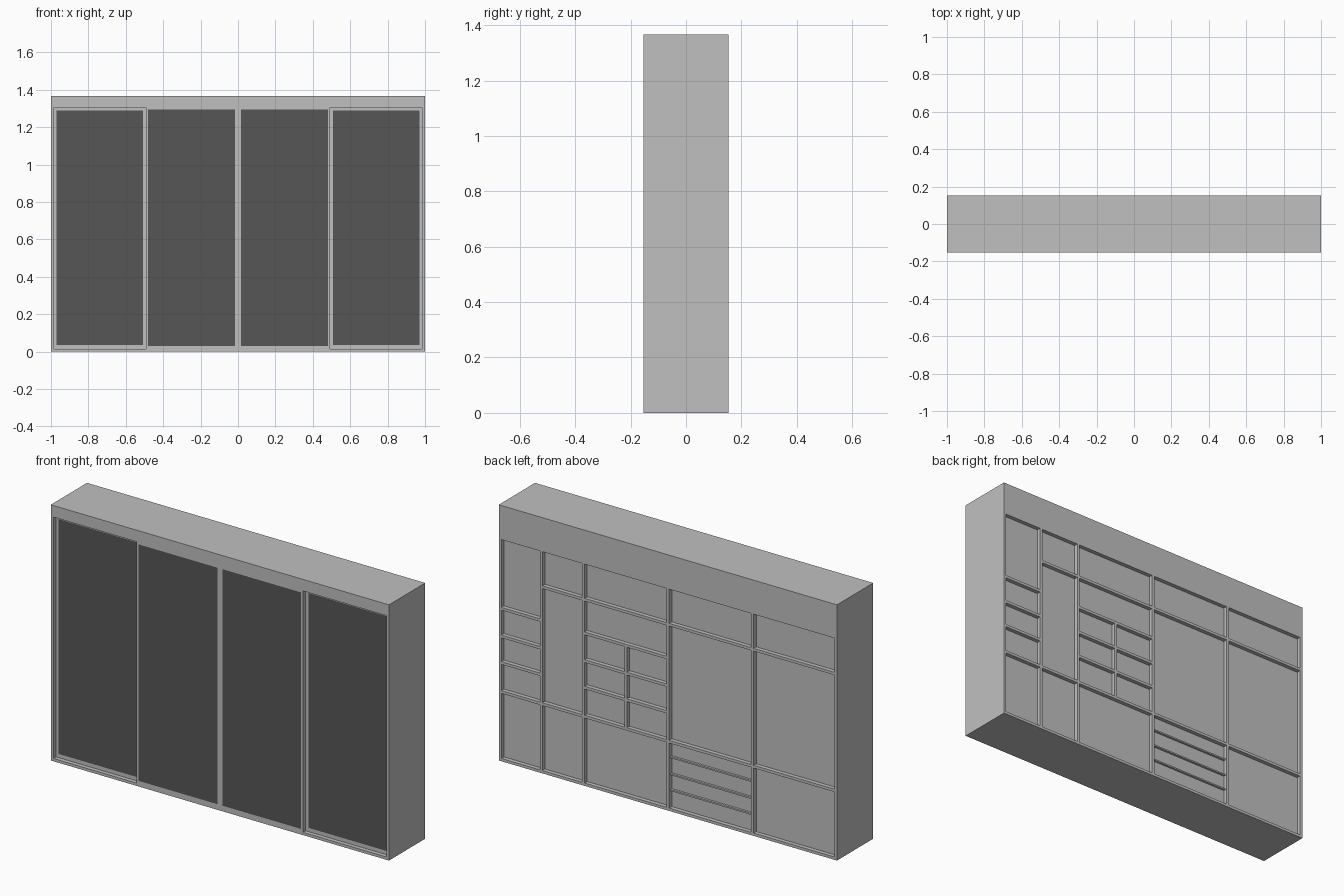
import bpy
import bmesh
from mathutils import Matrix, Vector

if "Cube" in bpy.data.objects:
    bpy.data.objects.remove(bpy.data.objects["Cube"])


def material(name, value):
    m = bpy.data.materials.new(name)
    m.use_nodes = True
    colour = (value, value, value, 1)
    m.diffuse_color = colour
    m.node_tree.nodes["Principled BSDF"].inputs["Base Color"].default_value = colour
    return m


GREY = material("light grey board", 0.527)
DARK = material("dark door panel", 0.093)


def boxes(name, spans, mat=GREY):
    """One object made of boxes, each given as (x0, x1), (y0, y1), (z0, z1)."""
    bm = bmesh.new()
    for span in spans:
        size = Vector([b - a for a, b in span])
        mid = Vector([(a + b) / 2 for a, b in span])
        place = Matrix.Translation(mid) @ Matrix.Diagonal(size).to_4x4()
        bmesh.ops.create_cube(bm, size=1, matrix=place)
    mesh = bpy.data.meshes.new(name)
    bm.to_mesh(mesh)
    bm.free()
    mesh.materials.append(mat)
    obj = bpy.data.objects.new(name, mesh)
    bpy.context.collection.objects.link(obj)


D, H = 0.153, 1.367            # half depth, height
T = 0.015                      # board thickness
DOOR_TOP, BACK_TOP = 1.305, 1.185
RECESS = 0.022
BACK = D - RECESS              # outer face of the back panel
INNER = -D + 2 * RECESS        # inside face of the doors

# Carcass
for side, s in (("left", 1), ("right", -1)):
    boxes(side + "_side", [(sorted((s * (1 - T), s)), (-D, D), (0, H))])
X = (-1 + T, 1 - T)
boxes("top_header", [(X, (-D, D), (DOOR_TOP, H))])
boxes("back_header", [(X, (INNER, D), (BACK_TOP, DOOR_TOP))])
boxes("base_board", [(X, (-D, D), (0, T))])
boxes("back_panel", [(X, (BACK - T, BACK), (T, BACK_TOP))])


# Sliding doors: a frame around a flush dark panel
def door(name, outer, panel, pz, front):
    y = (front, INNER)
    (a, b), (c, d) = outer, panel
    boxes(name + "_frame", [
        ((a, c), y, (T, DOOR_TOP)), ((d, b), y, (T, DOOR_TOP)),
        ((c, d), y, (T, pz[0])), ((c, d), y, (pz[1], DOOR_TOP))])
    boxes(name + "_panel", [(panel, y, pz)], DARK)


for side, s in (("left", 1), ("right", -1)):
    def span(a, b):
        return tuple(sorted((s * a, s * b)))
    door(side + "_inner_door", span(0, 0.492), span(0.015, 0.481), (0.03, 1.294), -D)
    door(side + "_outer_door", span(0.492, 1 - T), span(0.508, 0.97), (0.035, 1.29), -D + RECESS)


# Upright dividers, reaching the rear face
def upright(name, x, z0, z1):
    boxes(name, [((x - T / 2, x + T / 2), (INNER, D), (z0, z1))])


LOW, HIGH = 0.37, 0.995
RACK = (0.525, 0.667, 0.815)
for i, x in enumerate((0.75, 0.5, 0, -0.5)):
    upright("divider_%d" % (i + 1), x, T, BACK_TOP)
upright("rack_divider", 0.25, LOW, RACK[-1])

# Shelves of each bay
bays = {
    "narrow_bay": (0.75, 1 - T, (LOW,) + RACK),
    "hanging_bay": (0.5, 0.75, (LOW, HIGH)),
    "rack_bay": (0, 0.5, (LOW, HIGH) + RACK),
    "drawer_bay": (-0.5, 0, (LOW, HIGH)),
    "end_bay": (-1 + T, -0.5, (LOW, HIGH)),
}
for name, (a, b, heights) in bays.items():
    boxes(name + "_shelves", [((a, b), (INNER, D), (z - T / 2, z + T / 2)) for z in heights])

# Thin boards between the drawers
boxes("drawer_boards", [((-0.5, 0), (INNER, BACK + 0.012), (z - 0.004, z + 0.004))
                        for z in (0.107, 0.192, 0.283)])
